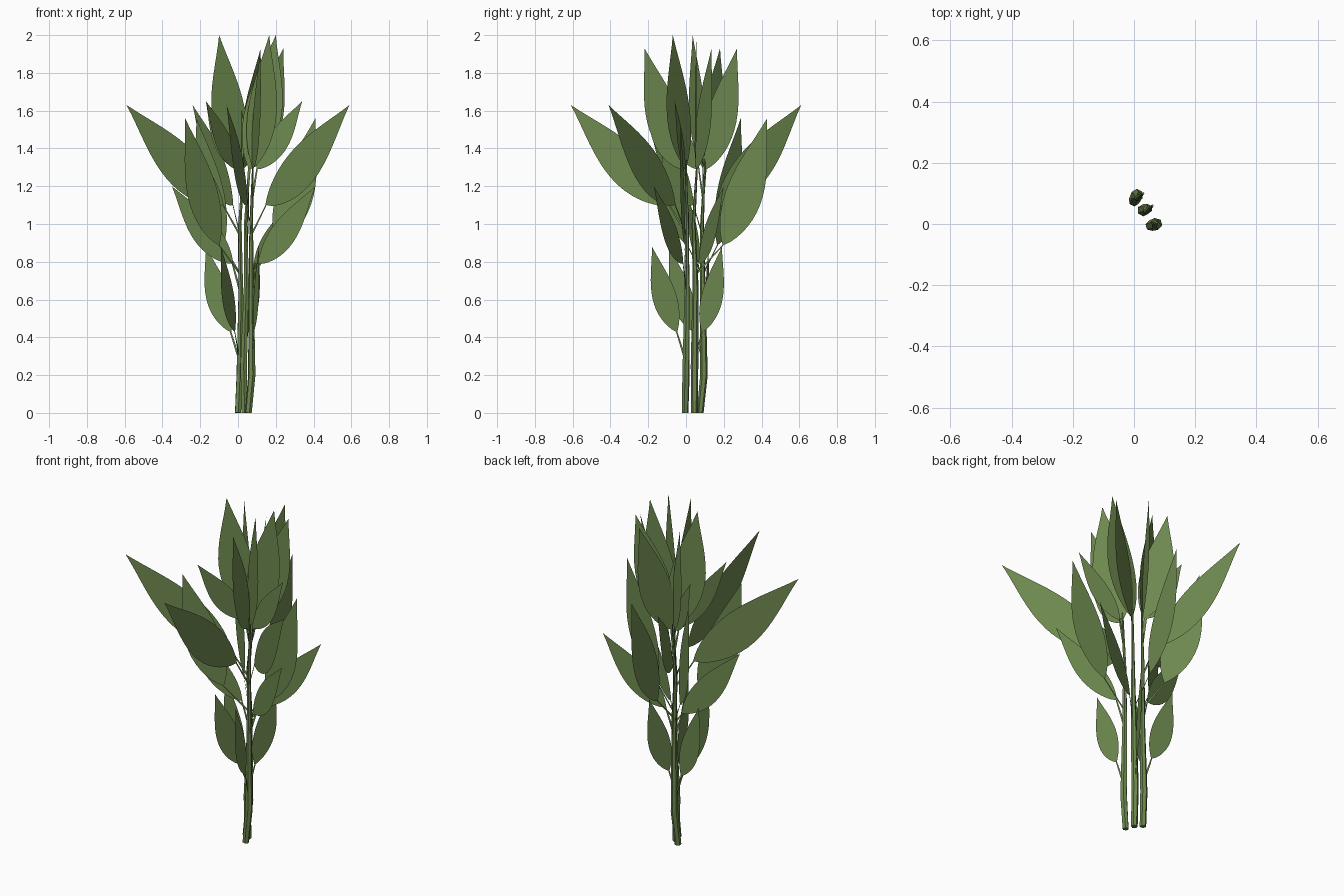
import bpy, bmesh, math
from mathutils import Vector

cube = bpy.data.objects.get("Cube")
if cube:
    bpy.data.objects.remove(cube, do_unlink=True)

green = bpy.data.materials.new("leaf_green")
green.use_nodes = True
colour = (0.155, 0.25, 0.078, 1)
green.diffuse_color = colour
green.node_tree.nodes["Principled BSDF"].inputs["Base Color"].default_value = colour


def tube(name, points, radii):
    """Six-sided tapering tube through the given points."""
    curve = bpy.data.curves.new(name, "CURVE")
    curve.dimensions = "3D"
    curve.bevel_depth = 1
    curve.bevel_resolution = 1
    curve.use_fill_caps = True
    spline = curve.splines.new("POLY")
    spline.use_smooth = False
    spline.points.add(len(points) - 1)
    for p, co, r in zip(spline.points, points, radii):
        p.co = (*co, 1)
        p.radius = r
    curve.materials.append(green)
    obj = bpy.data.objects.new(name, curve)
    bpy.context.collection.objects.link(obj)


def leaf(name, root, base, tip):
    """Flat upright leaf with a ribbon stalk; the outer half is the fuller one."""
    axis = tip - base
    out = Vector((axis.x, axis.y, 0)).normalized()
    along = axis.normalized()
    side = (out - along * out.dot(along)).normalized()
    steps = 16
    bm = bmesh.new()
    # stalk
    rows = [(bm.verts.new(p + out * w), bm.verts.new(p - out * w))
            for p, w in ((root, .007), (base, .004))]
    # blade
    for i in range(1, steps):
        t = (i / steps) ** 1.2
        w = axis.length * math.sin(math.pi * t ** 0.75) * (1 - 0.25 * t ** 4)
        mid = base + axis * t
        rows.append((bm.verts.new(mid + side * w * 0.163),
                     bm.verts.new(mid - side * w * 0.115)))
    for a, b in zip(rows, rows[1:]):
        bm.faces.new((a[0], b[0], b[1], a[1]))
    bm.faces.new((rows[-1][0], bm.verts.new(tip), rows[-1][1]))
    mesh = bpy.data.meshes.new(name)
    bm.to_mesh(mesh)
    bm.free()
    mesh.materials.append(green)
    obj = bpy.data.objects.new(name, mesh)
    bpy.context.collection.objects.link(obj)


# Three slightly kinked main stems
stems = {
    "back": [(0, .075, 0), (.01, .095, .2), (.015, .09, .6), (.01, .085, 1), (.03, .1, 1.34)],
    "middle": [(.035, .045, 0), (.03, .045, .25), (.045, .05, .7), (.04, .04, 1), (.06, .06, 1.34)],
    "front": [(.055, -.005, 0), (.073, 0, .2), (.07, .005, .6), (.07, .005, 1), (.08, 0, 1.34)],
}
for key, pts in stems.items():
    tube(key + "_stem", pts, (.018, .02, .015, .01, .004))


def on_stem(key, z):
    """Point on a stem at height z."""
    pts = [Vector(p) for p in stems[key]]
    for a, b in zip(pts, pts[1:]):
        if z <= b.z:
            return a.lerp(b, (z - a.z) / (b.z - a.z))
    return pts[-1]


# Leaf tiers: blade base height, reach of the stalk, tip height, tips
tiers = [
    ("lowest", .43, .28, .88, [("front", .11, -.18), ("back", -.17, .12),
                               ("back", -.09, -.09), ("middle", .11, .19)]),
    ("low", .79, .12, 1.2, [("middle", .41, .2), ("front", .41, -.17), ("back", -.35, -.01)]),
    ("mid_steep", .89, .39, 1.56, [("back", -.28, -.125), ("front", .41, -.03),
                                   ("middle", .06, .43), ("back", -.22, .29)]),
    ("mid_wide", 1.1, .15, 1.63, [("back", -.59, -.22), ("front", -.06, -.61),
                                  ("front", .59, -.41), ("back", -.24, .61)]),
    ("high", 1.29, .1, 1.65, [("back", -.17, .2), ("back", -.17, -.14),
                              ("front", .34, -.06), ("front", .12, -.22)]),
    ("crown", 1.29, .08, 1.93, [("middle", .24, .135), ("back", .12, .27),
                                ("front", .12, -.22), ("back", -.085, .18)]),
    ("top", 1.3, .06, 2.0, [("back", -.1, .035), ("middle", .2, .055), ("front", .165, -.07)]),
]
for tier, base_z, reach, tip_z, tips in tiers:
    for n, (key, x, y) in enumerate(tips, 1):
        root = on_stem(key, base_z - .16)
        tip = Vector((x, y, tip_z))
        base = root.lerp(tip, reach)
        base.z = base_z
        leaf(f"{tier}_leaf_{n}", root, base, tip)
